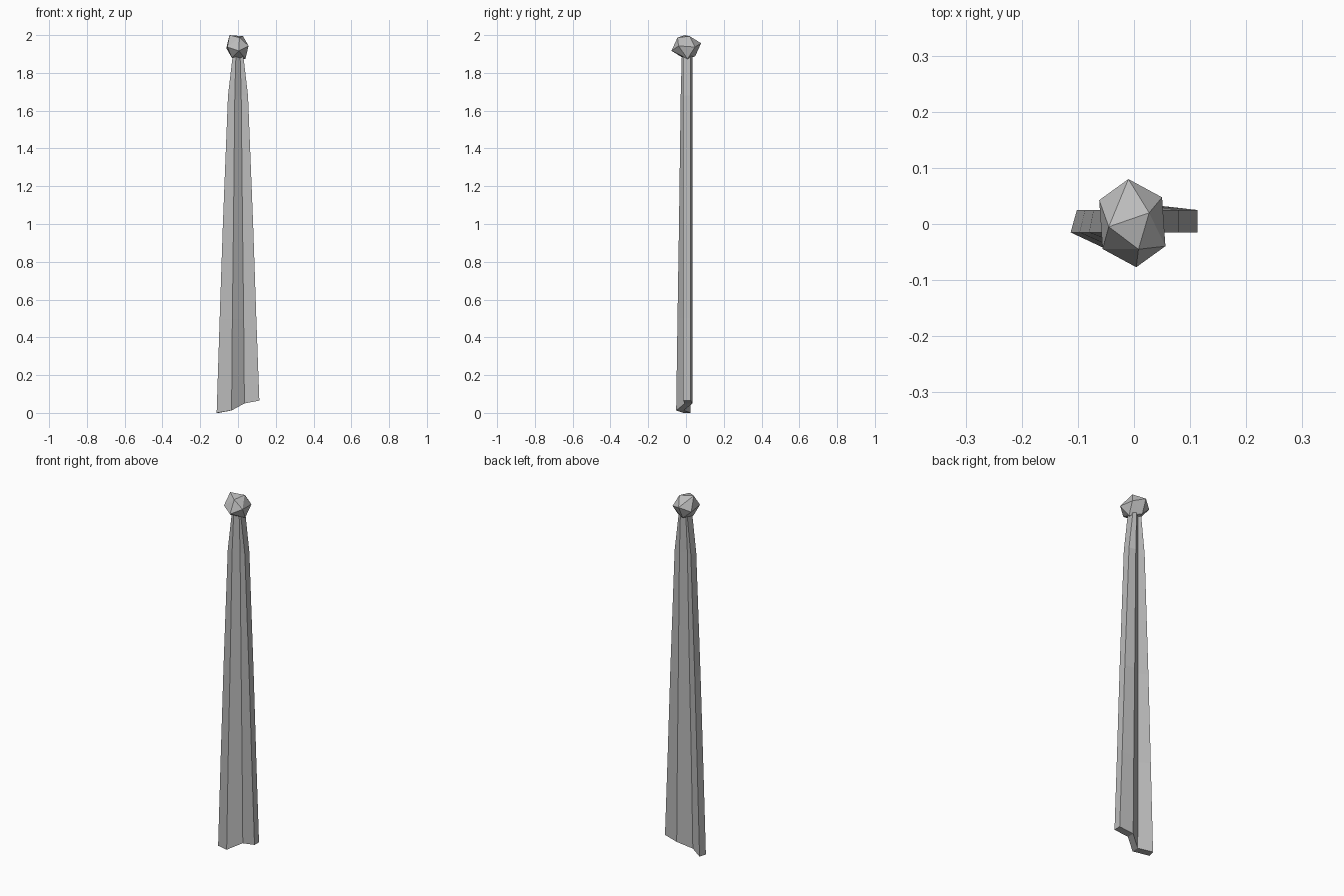
import bpy, bmesh
from mathutils import Vector

cube = bpy.data.objects.get("Cube")
if cube:
    bpy.data.objects.remove(cube, do_unlink=True)

grey = bpy.data.materials.new("plain grey")
grey.use_nodes = True
colour = (0.5, 0.5, 0.5, 1)
grey.diffuse_color = colour
grey.node_tree.nodes["Principled BSDF"].inputs["Base Color"].default_value = colour


def add_object(name, bm):
    bmesh.ops.recalc_face_normals(bm, faces=bm.faces)
    mesh = bpy.data.meshes.new(name)
    bm.to_mesh(mesh)
    bm.free()
    mesh.materials.append(grey)
    obj = bpy.data.objects.new(name, mesh)
    bpy.context.collection.objects.link(obj)


# Pleated strip: a zigzag section lofted through tapering levels
# Each level: height, half width, half pleat width, front ridge depth
levels = [(0.0, 0.113, 0.034, -0.052), (0.5, 0.097, 0.03, -0.045),
          (1.0, 0.08, 0.024, -0.037), (1.68, 0.053, 0.017, -0.028),
          (1.9, 0.027, 0.011, -0.022)]
hem = (0.0, 0.013, 0.05, 0.065)     # slanted lower edge
thick = 0.04
bm = bmesh.new()
rings = []
for i, (z, wide, pleat, ridge) in enumerate(levels):
    xs = (-wide, -pleat, pleat, wide)
    ys = (-0.015, ridge, -0.006, -0.015)
    zs = [z + h if i == 0 else z for h in hem]
    front = [Vector(p) for p in zip(xs, ys, zs)]
    back = [p + Vector((0, thick, 0)) for p in front]
    back[0].x += 0.1 * wide
    rings.append([bm.verts.new(p) for p in front + back[::-1]])
for low, high in zip(rings, rings[1:]):
    for j in range(len(low)):
        k = (j + 1) % len(low)
        bm.faces.new((low[j], low[k], high[k], high[j]))
for ring in (rings[0], rings[-1]):
    for j in range(3):
        bm.faces.new((ring[j], ring[j + 1], ring[6 - j], ring[7 - j]))
add_object("pleated_strip", bm)

# Knob: irregular twenty-sided ball from corner pairs opposite its centre
centre = Vector((-0.003, 0.0015, 1.937))
corners = [(-0.007, 0.0785, 0.02), (0.03, 0.0185, 0.057), (-0.042, -0.0065, 0.063),
           (-0.059, 0.041, -0.006), (0.053, 0.046, 0.0), (0.011, -0.0465, 0.05)]
bm = bmesh.new()
for corner in corners:
    for side in (1, -1):
        bm.verts.new(centre + side * Vector(corner))
bmesh.ops.convex_hull(bm, input=bm.verts)
add_object("top_knob", bm)
